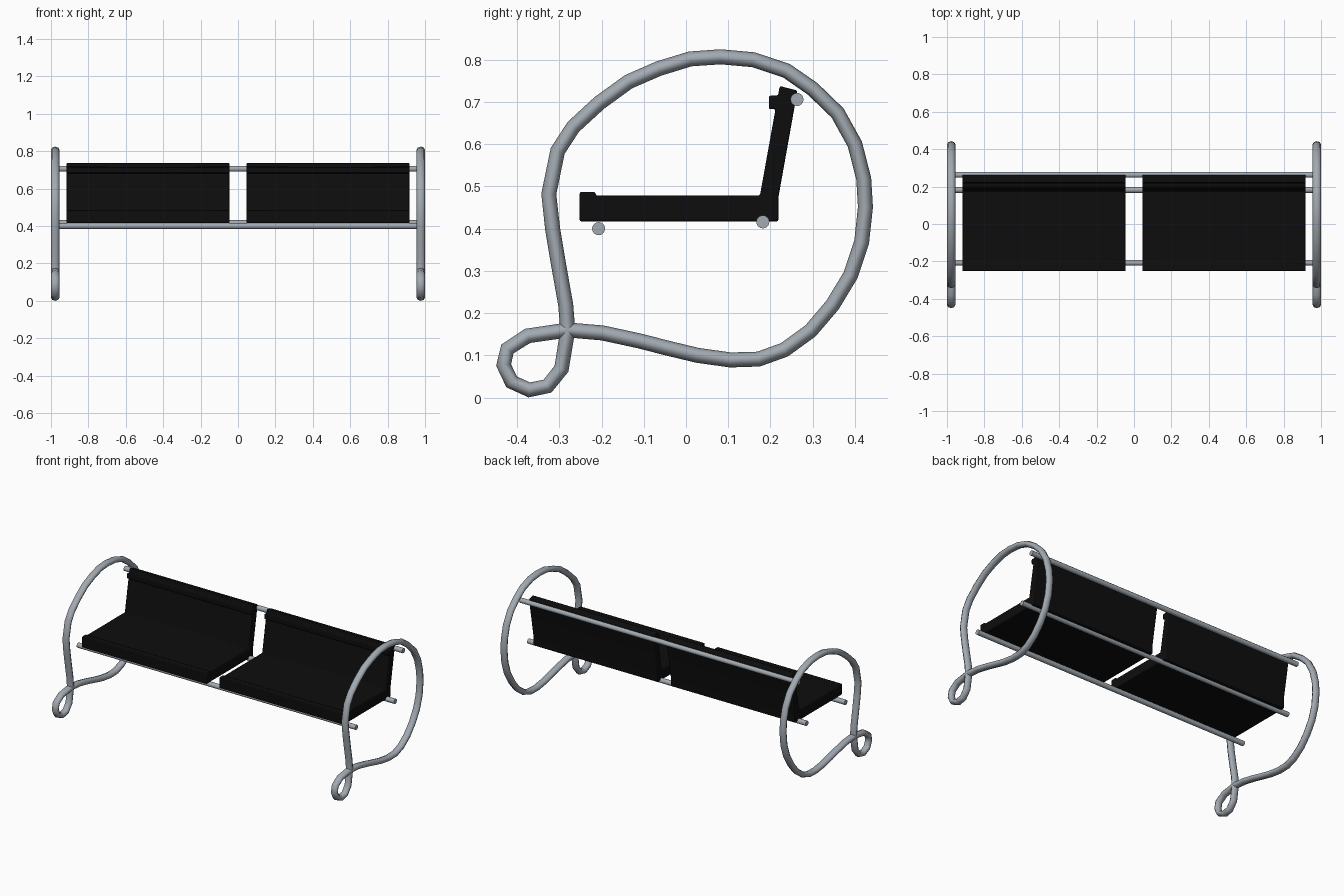
import bpy, bmesh, math
from mathutils import Matrix

cube = bpy.data.objects.get("Cube")
if cube:
    bpy.data.objects.remove(cube, do_unlink=True)


def material(name, rgb, rough):
    m = bpy.data.materials.new(name)
    m.use_nodes = True
    m.diffuse_color = (*rgb, 1)
    bsdf = next(n for n in m.node_tree.nodes if n.type == 'BSDF_PRINCIPLED')
    bsdf.inputs["Base Color"].default_value = (*rgb, 1)
    bsdf.inputs["Roughness"].default_value = rough
    return m


STEEL = material("steel grey", (0.36, 0.40, 0.44), 0.4)
BLACK = material("seat black", (0.004, 0.004, 0.004), 0.7)


def link(name, data, mat):
    ob = bpy.data.objects.new(name, data)
    bpy.context.collection.objects.link(ob)
    data.materials.append(mat)
    return ob


def activate(ob):
    bpy.ops.object.select_all(action='DESELECT')
    ob.select_set(True)
    bpy.context.view_layer.objects.active = ob


def smooth(ob, angle):
    activate(ob)
    bpy.ops.object.shade_smooth_by_angle(angle=math.radians(angle))


# Side frame path (y, z): up the front, over, under, then round the small foot loop
FRAME = [(-.28, .16), (-.285, .22), (-.302, .316), (-.316, .40), (-.325, .482),
         (-.304, .584), (-.267, .641), (-.205, .698), (-.136, .748), (-.065, .779),
         (.01, .802), (.082, .807), (.16, .80), (.238, .774), (.30, .731),
         (.359, .674), (.40, .60), (.421, .518), (.425, .451), (.416, .368),
         (.39, .29), (.347, .219), (.295, .158), (.233, .113), (.172, .091),
         (.105, .089), (.027, .10), (-.044, .117), (-.11, .134), (-.198, .153),
         (-.28, .16), (-.375, .146), (-.423, .115), (-.432, .077), (-.413, .037),
         (-.371, .018), (-.328, .027), (-.295, .068)]


def side_frame(name, x):
    cu = bpy.data.curves.new(name, 'CURVE')
    cu.dimensions = '3D'
    cu.bevel_depth = 0.0178
    cu.bevel_resolution = 2
    sp = cu.splines.new('POLY')
    sp.points.add(len(FRAME) - 1)
    for p, (y, z) in zip(sp.points, FRAME):
        p.co = (0, y, z, 1)
    sp.use_cyclic_u = True
    ob = link(name, cu, STEEL)
    ob.location.x = x
    ob.scale.x = 1.27  # tube is oval, wider across
    activate(ob)
    bpy.ops.object.convert(target='MESH')
    smooth(bpy.context.object, 50)


side_frame("left_side_frame", 0.9774)
side_frame("right_side_frame", -0.9774)


# Cross rods under the seat and behind the back
def rod(name, y, z):
    me = bpy.data.meshes.new(name)
    bm = bmesh.new()
    bmesh.ops.create_cone(bm, cap_ends=True, segments=16, radius1=0.0155,
                          radius2=0.0155, depth=1.95,
                          matrix=Matrix.Translation((0, y, z)) @ Matrix.Rotation(math.pi / 2, 4, 'Y'))
    bm.to_mesh(me)
    bm.free()
    smooth(link(name, me, STEEL), 40)


rod("front_rod", -.207, .40)
rod("rear_seat_rod", .182, .416)
rod("back_rod", .263, .706)

# Seat and back in one L profile (y, z), with a front lip and a rolled top
SEAT = [(-.252, .417), (.219, .417), (.219, .475), (.264, .727), (.222, .738),
        (.218, .715), (.196, .715), (.196, .683), (.212, .683), (.175, .478),
        (-.214, .478), (-.214, .487), (-.252, .487)]


def seat(name, x0, x1):
    me = bpy.data.meshes.new(name)
    bm = bmesh.new()
    face = bm.faces.new([bm.verts.new((x0, y, z)) for y, z in SEAT])
    ext = bmesh.ops.extrude_face_region(bm, geom=[face], use_keep_orig=True)
    bmesh.ops.translate(bm, vec=(x1 - x0, 0, 0),
                        verts=[g for g in ext["geom"] if isinstance(g, bmesh.types.BMVert)])
    bmesh.ops.recalc_face_normals(bm, faces=bm.faces)
    bm.to_mesh(me)
    bm.free()
    ob = link(name, me, BLACK)
    smooth(ob, 35)
    bev = ob.modifiers.new("soft_edges", 'BEVEL')
    bev.width = 0.006
    bev.segments = 2
    bev.limit_method = 'ANGLE'


seat("left_seat", .045, .917)
seat("right_seat", -.917, -.045)
